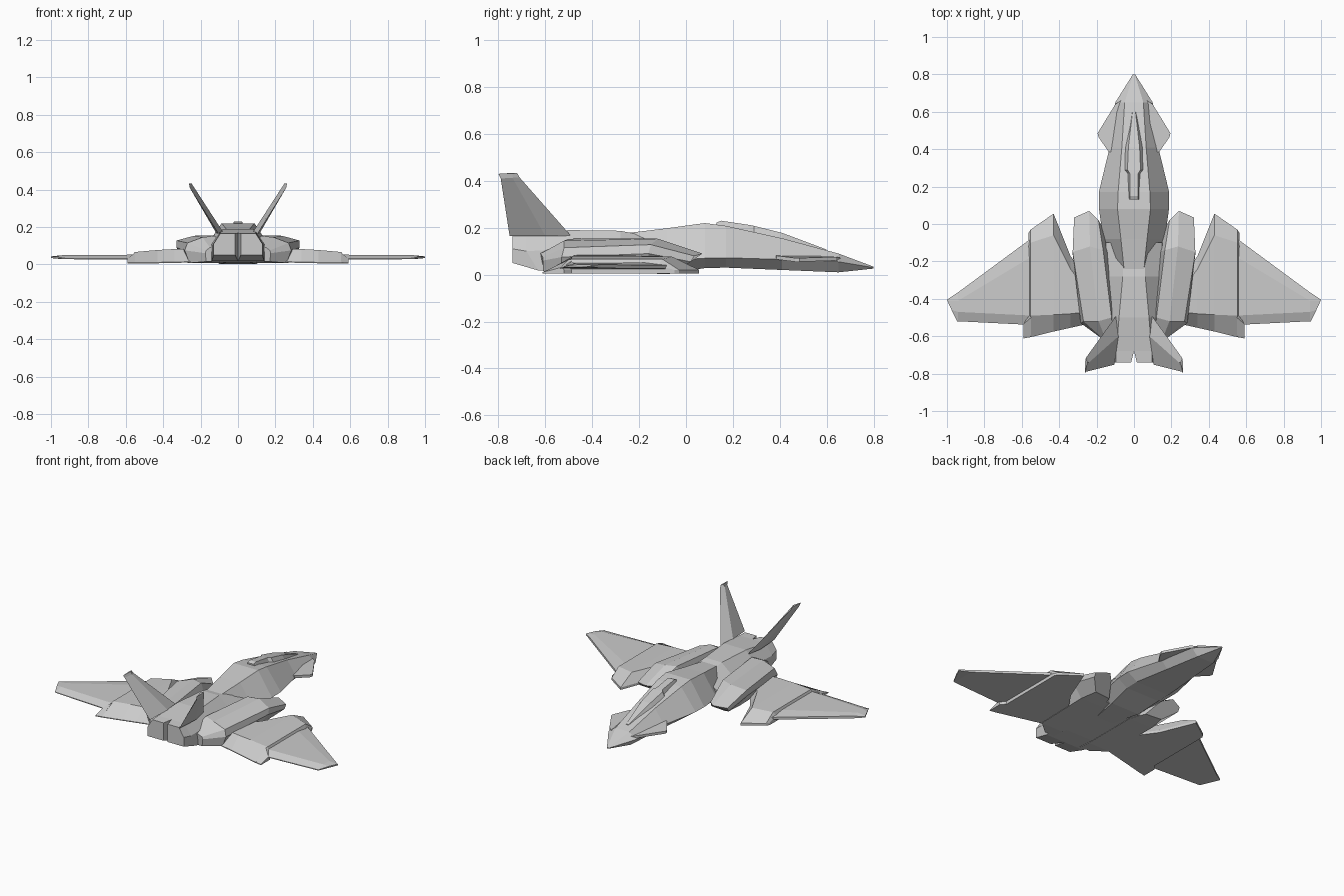
import bpy, bmesh


def loft(name, rings):
    """Skin closed rings of equal length, cap both ends, mirror across x."""
    bm = bmesh.new()
    loops = [[bm.verts.new(p) for p in ring] for ring in rings]
    n = len(loops[0])
    for a, b in zip(loops, loops[1:]):
        for i in range(n):
            j = (i + 1) % n
            bm.faces.new((a[i], a[j], b[j], b[i]))
    bm.faces.new(loops[0])
    bm.faces.new(loops[-1])
    bmesh.ops.recalc_face_normals(bm, faces=bm.faces)
    mesh = bpy.data.meshes.new(name)
    bm.to_mesh(mesh)
    bm.free()
    ob = bpy.data.objects.new(name, mesh)
    bpy.context.collection.objects.link(ob)
    return ob


def mirrored(name, rings):
    ob = loft(name, rings)
    ob.modifiers.new("Mirror", 'MIRROR').use_mirror_merge = False
    return ob


def symmetric(y, half):
    """Full section ring at y from right-hand (x, z) points, top to bottom."""
    return [(x, y, z) for x, z in half] + [(-x, y, z) for x, z in reversed(half)]


# Forward fuselage: top edge, chine, belly edge
loft("forward_fuselage", [symmetric(y, h) for y, h in (
    (0.80, ((0.004, 0.034), (0.006, 0.03), (0.004, 0.026))),
    (0.65, ((0.05, 0.09), (0.10, 0.055), (0.06, 0.01))),
    (0.41, ((0.065, 0.155), (0.13, 0.065), (0.09, 0.02))),
    (0.17, ((0.085, 0.208), (0.188, 0.072), (0.12, 0.03))),
    (0.08, ((0.088, 0.22), (0.187, 0.07), (0.12, 0.028))),
    (-0.08, ((0.07, 0.198), (0.165, 0.06), (0.10, 0.002))),
    (-0.27, ((0.05, 0.175), (0.08, 0.06), (0.06, 0.01))))])

# Canopy with narrow spine behind it
loft("canopy", [symmetric(y, h) for y, h in (
    (0.60, ((0.008, 0.107), (0.012, 0.09))),
    (0.41, ((0.03, 0.178), (0.055, 0.14))),
    (0.29, ((0.035, 0.208), (0.055, 0.17))),
    (0.27, ((0.022, 0.212), (0.035, 0.18))),
    (0.15, ((0.022, 0.23), (0.03, 0.20))),
    (0.13, ((0.022, 0.222), (0.03, 0.20))))])

# Rear fuselage halves, parted by a notch at the tail
rear = []
for y0, y1, inner, pts in (
        (-0.10, -0.10, 0, ((0.05, 0.15), (0.15, 0.10), (0.17, 0.01))),
        (-0.28, -0.28, 0, ((0.06, 0.187), (0.15, 0.11), (0.17, 0.01))),
        (-0.50, -0.50, 0, ((0.08, 0.19), (0.145, 0.11), (0.16, 0.01))),
        (-0.68, -0.63, 0, ((0.095, 0.168), (0.14, 0.10), (0.14, 0.018))),
        (-0.74, -0.74, 0.015, ((0.095, 0.165), (0.13, 0.11), (0.13, 0.05)))):
    (tx, tz), (mx, mz), (bx, bz) = pts
    rear.append([(inner, y0, tz), (tx, y0, tz), (mx, y0, mz),
                 (bx, y1, bz), (inner, y1, bz)])
mirrored("rear_fuselage", rear)

# Engine intakes beside the body
mirrored("engine_intake", [
    [(0.19, 0.02, 0.08), (0.24, 0.07, 0.09), (0.32, 0.035, 0.08),
     (0.32, 0.02, 0.055), (0.25, -0.05, 0.01), (0.14, -0.06, 0.01)],
    [(0.165, -0.14, 0.155), (0.235, -0.12, 0.153), (0.328, -0.15, 0.128),
     (0.328, -0.16, 0.09), (0.27, -0.16, 0.008), (0.10, -0.16, 0.008)],
    [(0.12, -0.50, 0.153), (0.19, -0.52, 0.145), (0.27, -0.52, 0.115),
     (0.285, -0.53, 0.075), (0.26, -0.53, 0.008), (0.10, -0.53, 0.008)],
    [(0.11, -0.62, 0.10), (0.15, -0.62, 0.09), (0.17, -0.61, 0.075),
     (0.175, -0.61, 0.06), (0.17, -0.61, 0.015), (0.10, -0.61, 0.015)]])


def wing(name, sections):
    # Section: x, leading edge, front ridge, rear ridge, trailing edge, top z, edge z
    rings = []
    for x, le, fr, rr, te, top, low in sections:
        rings.append([(x, le, low + 0.015), (x, fr, top), (x, rr, top),
                      (x, te, low + 0.005), (x, te, low), (x, le, low)])
    return rings


mirrored("inner_wing", wing("inner_wing", (
    (0.25, -0.30, -0.36, -0.47, -0.535, 0.085, 0.01),
    (0.34, -0.17, -0.24, -0.48, -0.555, 0.082, 0.008),
    (0.43, 0.055, -0.06, -0.485, -0.575, 0.077, 0.006),
    (0.553, -0.03, -0.10, -0.49, -0.605, 0.066, 0.005),
    (0.565, -0.05, -0.12, -0.49, -0.607, 0.04, 0.005))))
# Flap corner running out past the inner wing
mirrored("flap_corner", wing("flap_corner", (
    (0.55, -0.47, -0.48, -0.50, -0.604, 0.064, 0.005),
    (0.592, -0.52, -0.53, -0.535, -0.612, 0.03, 0.005))))

# Outer wing with slanted tip
outer = wing("outer_wing", (
    (0.54, -0.07, -0.17, -0.49, -0.54, 0.052, 0.025),
    (0.94, -0.365, -0.41, -0.47, -0.52, 0.049, 0.028)))
outer.append([(1.0, -0.405, 0.04), (0.998, -0.41, 0.043), (0.975, -0.46, 0.043),
              (0.945, -0.52, 0.036), (0.945, -0.52, 0.032), (1.0, -0.405, 0.034)])
mirrored("outer_wing", outer)

# Small nose strakes: thin swept triangles
mirrored("nose_strake", [
    [(x, y, z + dz) for x, y, z in (
        (0.07, 0.66, 0.055), (0.10, 0.64, 0.06), (0.195, 0.485, 0.055),
        (0.19, 0.465, 0.055), (0.135, 0.385, 0.065), (0.07, 0.38, 0.07))]
    for dz in (0, 0.016)])

# Canted tail fins
mirrored("tail_fin", [
    [(0.095, -0.49, 0.165), (0.115, -0.60, 0.165), (0.105, -0.752, 0.165), (0.083, -0.60, 0.178)],
    [(0.253, -0.71, 0.415), (0.258, -0.74, 0.413), (0.258, -0.79, 0.41), (0.240, -0.74, 0.42)],
    [(0.258, -0.72, 0.433), (0.262, -0.74, 0.432), (0.262, -0.80, 0.43), (0.250, -0.74, 0.434)]])
